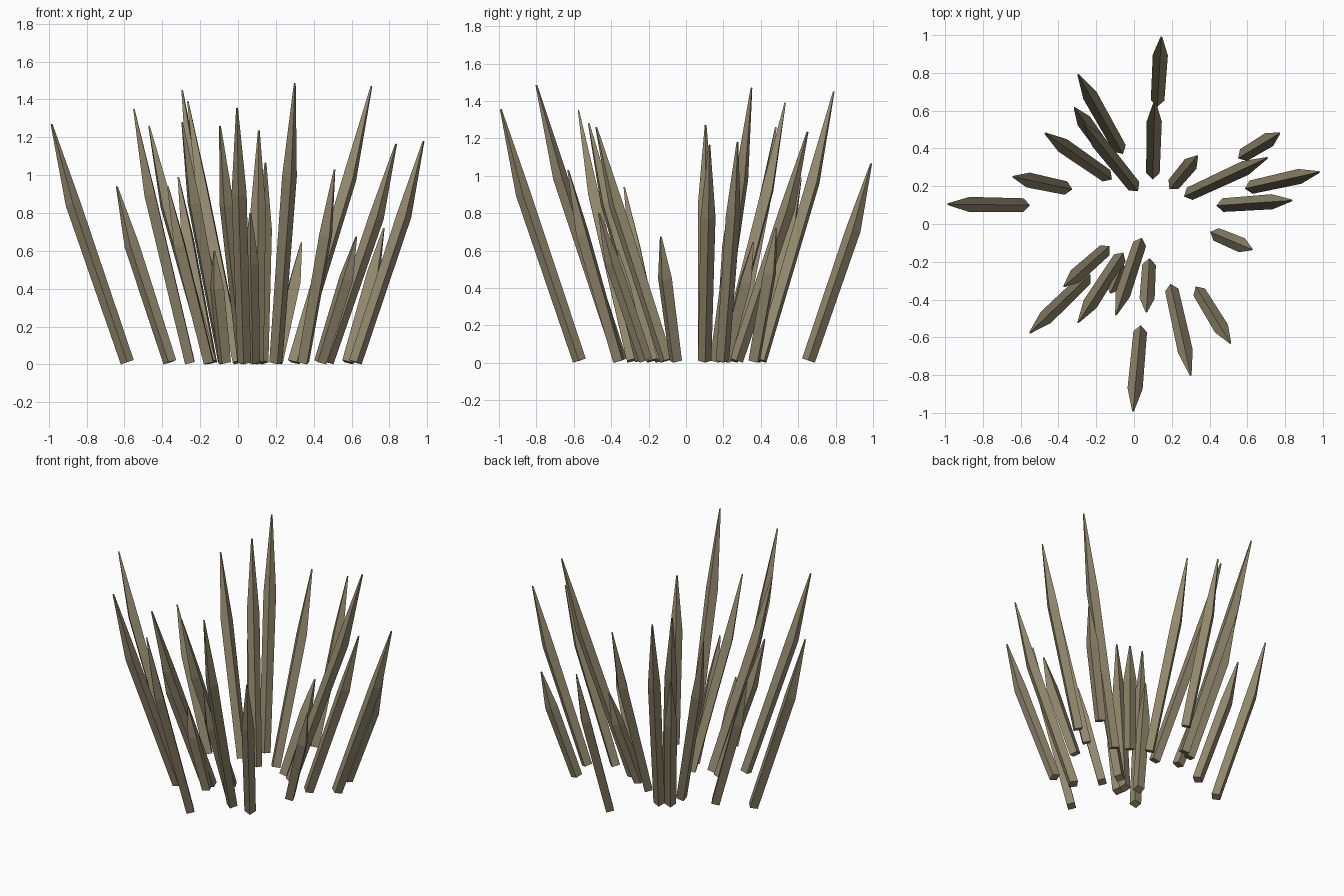
import bpy, bmesh, math
from mathutils import Vector

if "Cube" in bpy.data.objects:
    bpy.data.objects.remove(bpy.data.objects["Cube"], do_unlink=True)

# Dry olive-brown material
olive = bpy.data.materials.new("dry_olive")
olive.use_nodes = True
colour = (0.29, 0.25, 0.155, 1)
olive.diffuse_color = colour
olive.node_tree.nodes["Principled BSDF"].inputs["Base Color"].default_value = colour


def ring(bm, centre, axis, outward, radius):
    """Square ring across the axis, with one corner facing outward."""
    side = axis.cross(outward).normalized()
    out = side.cross(axis).normalized()
    return [bm.verts.new(centre + radius * (math.cos(a) * out + math.sin(a) * side))
            for a in (i * math.pi / 2 for i in range(4))]


def blade(name, bx, by, tx, ty, height):
    """Four-sided blade: straight shaft, slight upward kink, long tapered tip."""
    base, tip = Vector((bx, by, 0.012)), Vector((tx, ty, height))
    lean = Vector((tx - bx, ty - by, 0)).normalized()
    knee = base.lerp(tip, 0.665) + lean * 0.016 * height
    bm = bmesh.new()
    rings = [ring(bm, base, knee - base, lean, 0.036),
             ring(bm, knee, tip - base, lean, 0.040),
             ring(bm, tip, tip - knee, lean, 0.005)]
    for low, high in zip(rings, rings[1:]):
        for i in range(4):
            j = (i + 1) % 4
            bm.faces.new((low[i], low[j], high[j], high[i]))
    bm.faces.new(rings[0])
    bm.faces.new(rings[-1])
    bmesh.ops.recalc_face_normals(bm, faces=bm.faces)
    mesh = bpy.data.meshes.new(name)
    bm.to_mesh(mesh)
    bm.free()
    mesh.materials.append(olive)
    bpy.context.collection.objects.link(bpy.data.objects.new(name, mesh))


# Base x, base y, tip x, tip y, height
left_blades = [
    (.21, .21, .335, .36, .645), (.295, .16, .705, .35, 1.47),
    (.58, .365, .77, .48, .72), (.62, .195, .98, .275, 1.18),
    (.47, .10, .835, .125, 1.165), (.435, -.055, .625, -.135, .675),
    (.345, -.36, .51, -.63, 1.03), (.2, -.35, .3, -.8, 1.485)]
middle_blades = [
    (.10, .27, .11, .65, 1.235), (.125, .655, .145, .99, 1.065),
    (.033, -.57, -.005, -.99, 1.355), (.08, -.215, .065, -.465, .80),
    (.03, -.105, -.095, -.48, 1.26)]
right_blades = [
    (-.585, .10, -.985, .105, 1.27), (-.36, .19, -.64, .25, .94),
    (-.145, .255, -.47, .48, 1.26), (0, .2, -.265, .53, 1.39),
    (-.14, .37, -.315, .615, .99), (-.075, .40, -.295, .79, 1.45),
    (-.075, -.18, -.295, -.52, 1.28), (-.255, -.29, -.55, -.575, 1.35),
    (-.155, -.14, -.37, -.33, .94), (-.07, -.24, -.125, -.365, .60)]

for group, blades in (("left", left_blades), ("middle", middle_blades), ("right", right_blades)):
    for n, spec in enumerate(blades, 1):
        blade(f"{group}_blade_{n}", *spec)
